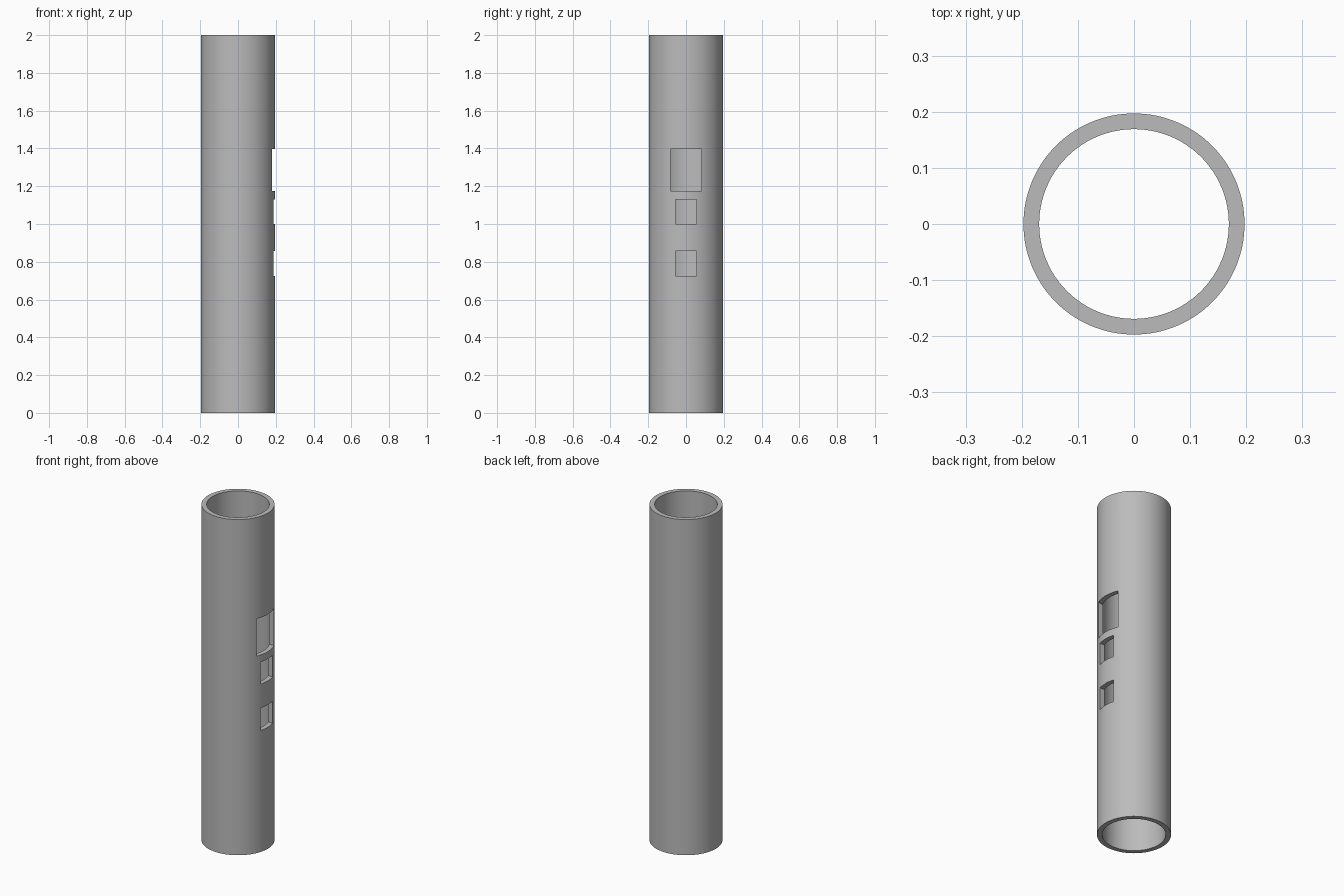
import bpy, bmesh, math
from mathutils import Matrix

OUTER, INNER, HEIGHT, SIDES = 0.197, 0.169, 2.0, 128

default = bpy.data.objects.get("Cube")
if default:
    bpy.data.objects.remove(default, do_unlink=True)

# Plain grey material
grey = bpy.data.materials.new("grey")
grey.use_nodes = True
colour = (0.5, 0.5, 0.5, 1)
grey.diffuse_color = colour
grey.node_tree.nodes["Principled BSDF"].inputs["Base Color"].default_value = colour


def add_object(name, bm):
    bmesh.ops.recalc_face_normals(bm, faces=bm.faces)
    mesh = bpy.data.meshes.new(name)
    bm.to_mesh(mesh)
    bm.free()
    mesh.materials.append(grey)
    obj = bpy.data.objects.new(name, mesh)
    bpy.context.collection.objects.link(obj)
    return obj


# Tube: a rectangular wall section spun around the vertical axis
bm = bmesh.new()
section = [bm.verts.new((r, 0, z)) for r, z in
           ((INNER, 0), (OUTER, 0), (OUTER, HEIGHT), (INNER, HEIGHT))]
edges = [bm.edges.new((section[i], section[(i + 1) % 4])) for i in range(4)]
bmesh.ops.spin(bm, geom=section + edges, axis=(0, 0, 1), cent=(0, 0, 0),
               angle=math.tau, steps=SIDES, use_merge=True)
bmesh.ops.remove_doubles(bm, verts=bm.verts, dist=1e-5)
tube = add_object("tube", bm)

# Windows through the +x wall: half width, bottom, top
windows = ((0.082, 1.174, 1.396), (0.056, 1.0, 1.131), (0.056, 0.724, 0.857))
bm = bmesh.new()
for half, low, high in windows:
    place = Matrix.Translation((0.2, 0, (low + high) / 2))
    bmesh.ops.create_cube(bm, size=1, matrix=place @ Matrix.Diagonal((0.2, 2 * half, high - low, 1)))
cutter = add_object("window_cutter", bm)
cutter.hide_render = True

cut = tube.modifiers.new("windows", "BOOLEAN")
cut.operation = "DIFFERENCE"
cut.solver = "EXACT"
cut.object = cutter

bpy.ops.object.select_all(action="DESELECT")
tube.select_set(True)
bpy.context.view_layer.objects.active = tube
bpy.ops.object.modifier_apply(modifier=cut.name)
bpy.data.objects.remove(cutter, do_unlink=True)
bpy.ops.object.shade_smooth_by_angle(angle=math.radians(30))
